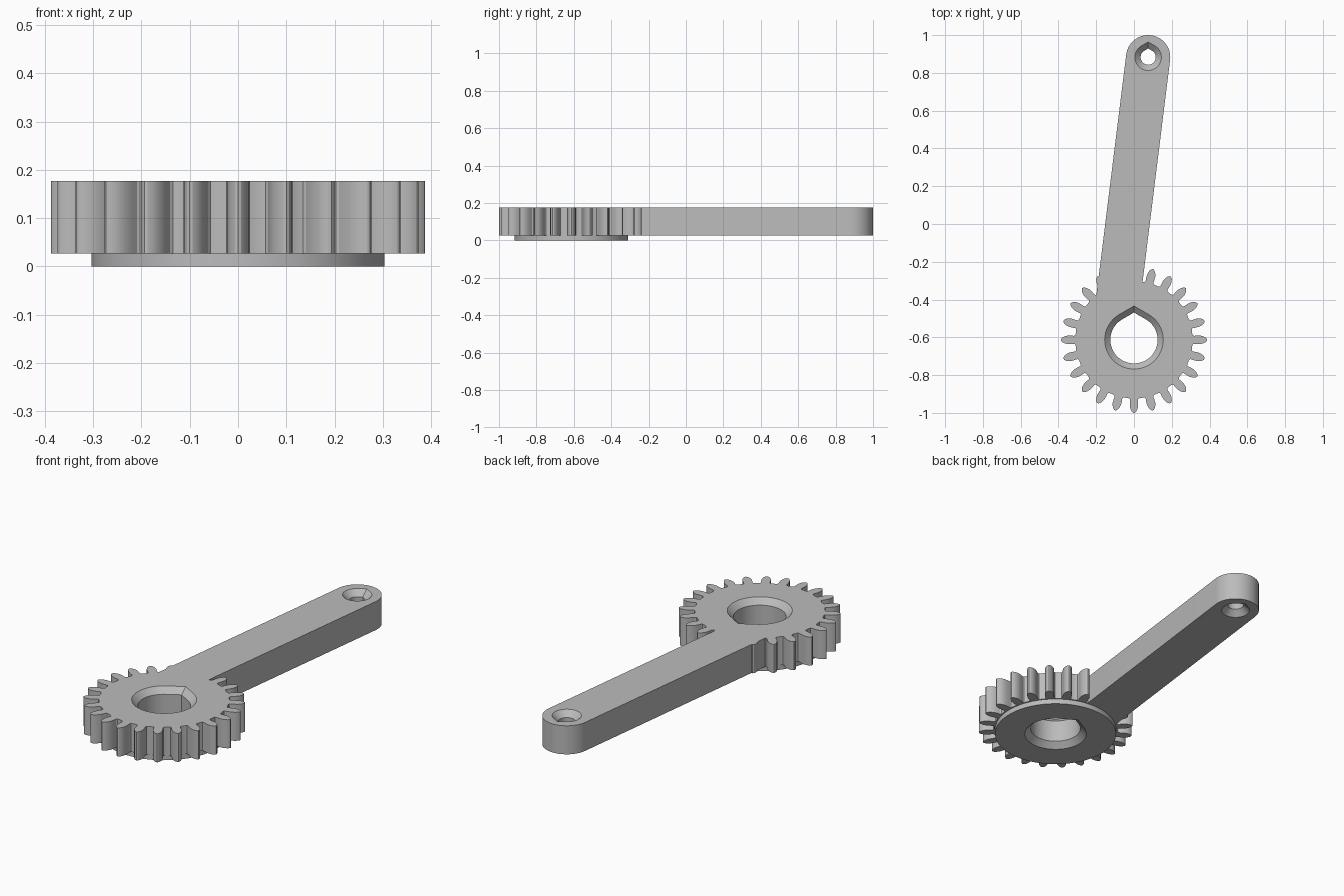
import bpy, bmesh
from math import sin, cos, pi, atan2, radians
from mathutils import Vector

if "Cube" in bpy.data.objects:
    bpy.data.objects.remove(bpy.data.objects["Cube"])

GEAR = Vector((0, -0.613))       # gear axis
PIVOT = Vector((0.075, 0.883))   # small hole at the arm's end
ARM_R = 0.117
BASE, TOP = 0.027, 0.177
TEETH = 24

grey = bpy.data.materials.new("Plain Grey")
grey.use_nodes = True
grey.diffuse_color = (0.5, 0.5, 0.5, 1)
grey.node_tree.nodes["Principled BSDF"].inputs["Base Color"].default_value = (0.5, 0.5, 0.5, 1)


def loft(name, rings):
    """Solid through a list of (outline, z) rings with equal point counts."""
    bm = bmesh.new()
    loops = [[bm.verts.new((p[0], p[1], z)) for p in pts] for pts, z in rings]
    n = len(loops[0])
    for a, b in zip(loops, loops[1:]):
        for i in range(n):
            j = (i + 1) % n
            bm.faces.new((a[i], a[j], b[j], b[i]))
    bm.faces.new(loops[0][::-1])
    bm.faces.new(loops[-1])
    bmesh.ops.recalc_face_normals(bm, faces=bm.faces)
    mesh = bpy.data.meshes.new(name)
    bm.to_mesh(mesh)
    bm.free()
    mesh.materials.append(grey)
    obj = bpy.data.objects.new(name, mesh)
    bpy.context.collection.objects.link(obj)
    return obj


def arc(c, r, start, end, n):
    return [c + Vector((cos(t), sin(t))) * r
            for t in (start + (end - start) * i / n for i in range(n + 1))]


def teardrop(c, r):
    """Circle with a blunt point towards +y."""
    return arc(c, r, radians(120), radians(420), 60) + [c + Vector((0, r / cos(pi / 6)))]


def bore(name, c, r, chamfer, z0, z1):
    e = 0.01
    levels = [(r + chamfer + e, z0 - e), (r, z0 + chamfer),
              (r, z1 - chamfer), (r + chamfer + e, z1 + e)]
    return loft(name, [(teardrop(c, rad), z) for rad, z in levels])


def combine(target, tool, operation):
    mod = target.modifiers.new(operation, 'BOOLEAN')
    mod.operation, mod.object, mod.solver = operation, tool, 'EXACT'
    bpy.context.view_layer.objects.active = target
    bpy.ops.object.modifier_apply(modifier=mod.name)
    bpy.data.objects.remove(tool)


# Toothed wheel: rounded tooth flank as (radius, half width)
flank = [(0.312, 0.024), (0.318, 0.021), (0.335, 0.0225), (0.352, 0.0225), (0.366, 0.019),
         (0.378, 0.013), (0.385, 0.006)]
tooth = [(r, -w) for r, w in flank] + [(0.387, 0)] + [(r, w) for r, w in reversed(flank)]
outline = []
for k in range(TEETH):
    a = 2 * pi * k / TEETH
    for r, w in tooth:
        t = a + atan2(w, r)
        outline.append(GEAR + Vector((cos(t), sin(t))) * r)
    outline += arc(GEAR, 0.31, a + radians(6), a + radians(9), 2)
wheel = loft("gear_lever", [(outline, BASE), (outline, TOP)])

# Arm with a rounded far end, running into the wheel beside its axis
along = Vector((0.124, 1)).normalized()
side = Vector((along.y, -along.x))
heading = atan2(along.y, along.x)
root = PIVOT - along * 1.36
arm_outline = [root - side * ARM_R, root + side * ARM_R] + arc(
    PIVOT, ARM_R, heading - pi / 2, heading + pi / 2, 32)
arm = loft("arm", [(arm_outline, BASE), (arm_outline, TOP)])
combine(wheel, arm, 'UNION')

# Hub disc under the wheel
disc = arc(GEAR, 0.304, 0, 2 * pi, 96)[:-1]
hub = loft("hub", [(disc, 0), (disc, 0.1)])
combine(wheel, hub, 'UNION')

# Chamfered teardrop holes through the wheel and the arm's end
combine(wheel, bore("axle_bore", GEAR, 0.125, 0.03, 0, TOP), 'DIFFERENCE')
combine(wheel, bore("pin_bore", PIVOT, 0.04, 0.03, BASE, TOP), 'DIFFERENCE')

bpy.ops.object.select_all(action='DESELECT')
wheel.select_set(True)
bpy.context.view_layer.objects.active = wheel
bpy.ops.object.shade_smooth_by_angle(angle=radians(25))
